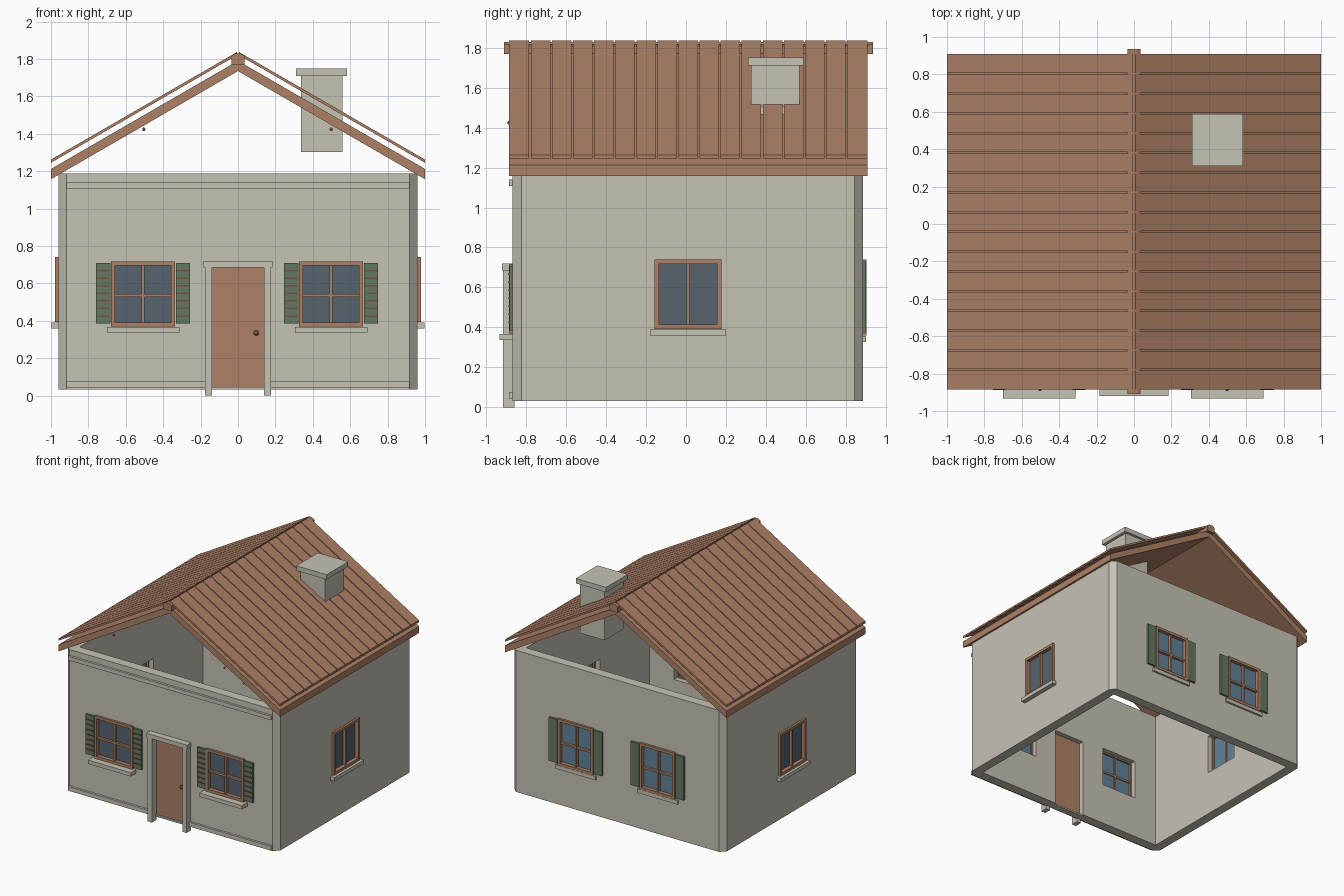
import bpy, bmesh
from mathutils import Vector

if "Cube" in bpy.data.objects:
    bpy.data.objects.remove(bpy.data.objects["Cube"])


def material(name, rgb):
    m = bpy.data.materials.new(name)
    lin = [(c / 255 / 12.92) if c < 11 else ((c / 255 + 0.055) / 1.055) ** 2.4 for c in rgb]
    m.diffuse_color = (*lin, 1)
    m.use_nodes = True
    m.node_tree.nodes["Principled BSDF"].inputs["Base Color"].default_value = m.diffuse_color
    return m


STONE = material("pale stone", (198, 194, 180))
WOOD = material("terracotta wood", (173, 129, 102))
GREEN = material("shutter green", (101, 120, 99))
DARK_GLASS = material("dark glass", (86, 100, 110))
BLUE_GLASS = material("blue glass", (98, 130, 150))
METAL = material("dark bronze", (120, 82, 62))


def finish(bm, name, mat):
    bmesh.ops.recalc_face_normals(bm, faces=bm.faces[:])
    me = bpy.data.meshes.new(name)
    bm.to_mesh(me)
    bm.free()
    me.materials.append(mat)
    ob = bpy.data.objects.new(name, me)
    bpy.context.collection.objects.link(ob)
    return ob


def add_box(bm, lo, hi):
    vs = bmesh.ops.create_cube(bm, size=1)["verts"]
    for v in vs:
        v.co = Vector([lo[i] + (v.co[i] + 0.5) * (hi[i] - lo[i]) for i in range(3)])


def boxes(name, mat, items):
    bm = bmesh.new()
    for lo, hi in items:
        add_box(bm, [min(a, b) for a, b in zip(lo, hi)], [max(a, b) for a, b in zip(lo, hi)])
    return finish(bm, name, mat)


def add_prism(bm, pts, y0, y1):
    """Extrude an xz profile along y."""
    f = bm.faces.new([bm.verts.new((x, y0, z)) for x, z in pts])
    ext = bmesh.ops.extrude_face_region(bm, geom=[f])["geom"]
    for v in ext:
        if isinstance(v, bmesh.types.BMVert):
            v.co.y = y1


def ball(name, mat, pos, r):
    bm = bmesh.new()
    bmesh.ops.create_uvsphere(bm, u_segments=12, v_segments=8, radius=r)
    bmesh.ops.translate(bm, verts=bm.verts[:], vec=pos)
    ob = finish(bm, name, mat)
    for p in ob.data.polygons:
        p.use_smooth = True


# Wall outline limits
X, YF, YB, Z0, Z1, T, C = 0.96, -0.867, 0.885, 0.032, 1.188, 0.08, 0.043


def on_wall(side, u0, u1, z0, z1, n0, n1):
    """Box given along the wall (u), in height (z) and outward depth (n)."""
    if side == "front":
        return (u0, YF - n0, z0), (u1, YF - n1, z1)
    if side == "back":
        return (u0, YB + n0, z0), (u1, YB + n1, z1)
    s = 1 if side == "right" else -1
    return (s * (X + n0), u0, z0), (s * (X + n1), u1, z1)


cutters = []


def window(side, tag, c, w, z0, z1, sill, cross, shutters):
    n = f"{side}{tag}_window"
    a, b, f, proj = c - w / 2, c + w / 2, 0.022, 0.018

    def P(*args):
        return on_wall(side, *args)

    cutters.append(P(a + 0.01, b - 0.01, z0 + 0.01, z1 - 0.01, -0.2, 0.1))
    # frame and glazing bars
    parts = [P(a, a + f, z0, z1, -0.04, proj), P(b - f, b, z0, z1, -0.04, proj),
             P(a + f, b - f, z0, z0 + f, -0.04, proj), P(a + f, b - f, z1 - f, z1, -0.04, proj),
             P(c - 0.008, c + 0.008, z0 + f, z1 - f, -0.034, 0.008)]
    if cross:
        m = (z0 + z1) / 2 - 0.01
        parts.append(P(a + f, b - f, m - 0.008, m + 0.008, -0.034, 0.006))
    boxes(n + "_frame", WOOD, parts)
    # outer and inner glass
    outer = BLUE_GLASS if side == "back" else DARK_GLASS
    boxes(n + "_outer_glass", outer, [P(a + 0.01, b - 0.01, z0 + 0.01, z1 - 0.01, -0.019, -0.013)])
    boxes(n + "_inner_glass", BLUE_GLASS, [P(a + 0.01, b - 0.01, z0 + 0.01, z1 - 0.01, -0.026, -0.02)])
    boxes(n + "_sill", STONE, [P(a - 0.022, b + 0.022, z0 - 0.033, z0 - 0.002, -0.01, sill)])
    if shutters:
        sides = [(a - 0.08, a - 0.004), (b + 0.004, b + 0.08)]
        boxes(n + "_shutters", GREEN, [P(u, v, z0 + 0.015, z1 - 0.01, 0, 0.016) for u, v in sides])
        if side == "front":
            step = (z1 - z0 - 0.025) / 8
            boxes(n + "_louvres", METAL,
                  [P(u + 0.004, v - 0.004, z0 + 0.015 + step * i - 0.004, z0 + 0.015 + step * i + 0.004, 0.012, 0.021)
                   for u, v in sides for i in range(1, 8)])


for tag, c in (("_left", -0.507), ("_right", 0.498)):
    window("front", tag, c, 0.343, 0.37, 0.718, 0.067, True, True)
for tag, c in (("_left", -0.37), ("_right", 0.37)):
    window("back", tag, c, 0.32, 0.36, 0.74, 0.016, True, True)
for side in ("left", "right"):
    window(side, "", 0.01, 0.336, 0.393, 0.74, 0.038, False, False)

# Hollow walls with chamfered corners
bm = bmesh.new()
add_box(bm, (-X, YF, Z0), (X, YB, Z1))
corners = [e for e in bm.edges if abs(e.verts[0].co.z - e.verts[1].co.z) > 0.5]
bmesh.ops.bevel(bm, geom=corners, offset=C, segments=1, affect="EDGES")
walls = finish(bm, "walls", STONE)
cutters.append(((-0.139, YF - 0.1, -0.1), (0.139, YF + 0.2, 0.688)))


def cut(target, items):
    cutter = boxes("cutter", STONE, items)
    cutter.hide_render = True
    mod = target.modifiers.new("openings", "BOOLEAN")
    mod.object, mod.operation, mod.solver = cutter, "DIFFERENCE", "EXACT"
    bpy.context.view_layer.objects.active = target
    bpy.ops.object.modifier_apply(modifier=mod.name)
    bpy.data.objects.remove(cutter)


cut(walls, [((-X + T, YF + T, -0.2), (X - T, YB - T, 2))])
cut(walls, cutters)

# Front wall bands, interrupted by the door at the bottom
boxes("front_bands", STONE, [
    on_wall("front", -0.917, 0.917, 1.107, 1.14, 0, 0.018),
    on_wall("front", -0.917, -0.176, 0.042, 0.076, 0, 0.018),
    on_wall("front", 0.176, 0.917, 0.042, 0.076, 0, 0.018)])

# Door with stone surround
boxes("door", WOOD, [on_wall("front", -0.139, 0.139, 0.045, 0.688, -0.04, -0.012)])
boxes("door_threshold", STONE, [on_wall("front", -0.139, 0.139, 0.032, 0.045, -0.06, 0.0)])
boxes("door_surround", STONE, [
    on_wall("front", -0.176, -0.138, 0, 0.686, -0.01, 0.048),
    on_wall("front", 0.138, 0.176, 0, 0.686, -0.01, 0.048),
    on_wall("front", -0.184, 0.184, 0.686, 0.72, -0.01, 0.053)])
ball("door_knob", METAL, (0.097, YF - 0.002, 0.335), 0.014)

# Roof deck
S, R0, R1 = 0.578, -0.886, 0.908
bm = bmesh.new()
add_prism(bm, [(-1, 1.157), (0, 1.735), (1, 1.157), (1, 1.212), (0, 1.79), (-1, 1.212)], R0, R1)
finish(bm, "roof_deck", WOOD)

# Raised roof planks, 17 on each slope
bm = bmesh.new()
pitch = (R1 - R0) / 17
for s in (-1, 1):
    for i in range(17):
        y0 = R0 + i * pitch + (0.004 if i else 0)
        y1 = R0 + (i + 1) * pitch - (0.004 if i < 16 else 0)
        top = [(x, 1.84 - S * x) for x in (0.006, 1)]
        add_prism(bm, [(s * x, z) for x, z in top + [(x, z - 0.017) for x, z in reversed(top)]], y0, y1)
finish(bm, "roof_planks", WOOD)

# Ridge beam and small hangers under the eaves of the gable
bm = bmesh.new()
add_prism(bm, [(-0.035, 1.768), (0.035, 1.768), (0.035, 1.815), (0.015, 1.828), (-0.015, 1.828), (-0.035, 1.815)],
          -0.91, 0.935)
finish(bm, "ridge_beam", WOOD)
for x in (-0.503, 0.498):
    ball("gable_bolt", METAL, (x, -0.885, 1.424), 0.009)

# Chimney
boxes("chimney", STONE, [((0.337, 0.325, 1.302), (0.56, 0.567, 1.712))])
boxes("chimney_cap", STONE, [((0.31, 0.309, 1.71), (0.584, 0.588, 1.75))])
